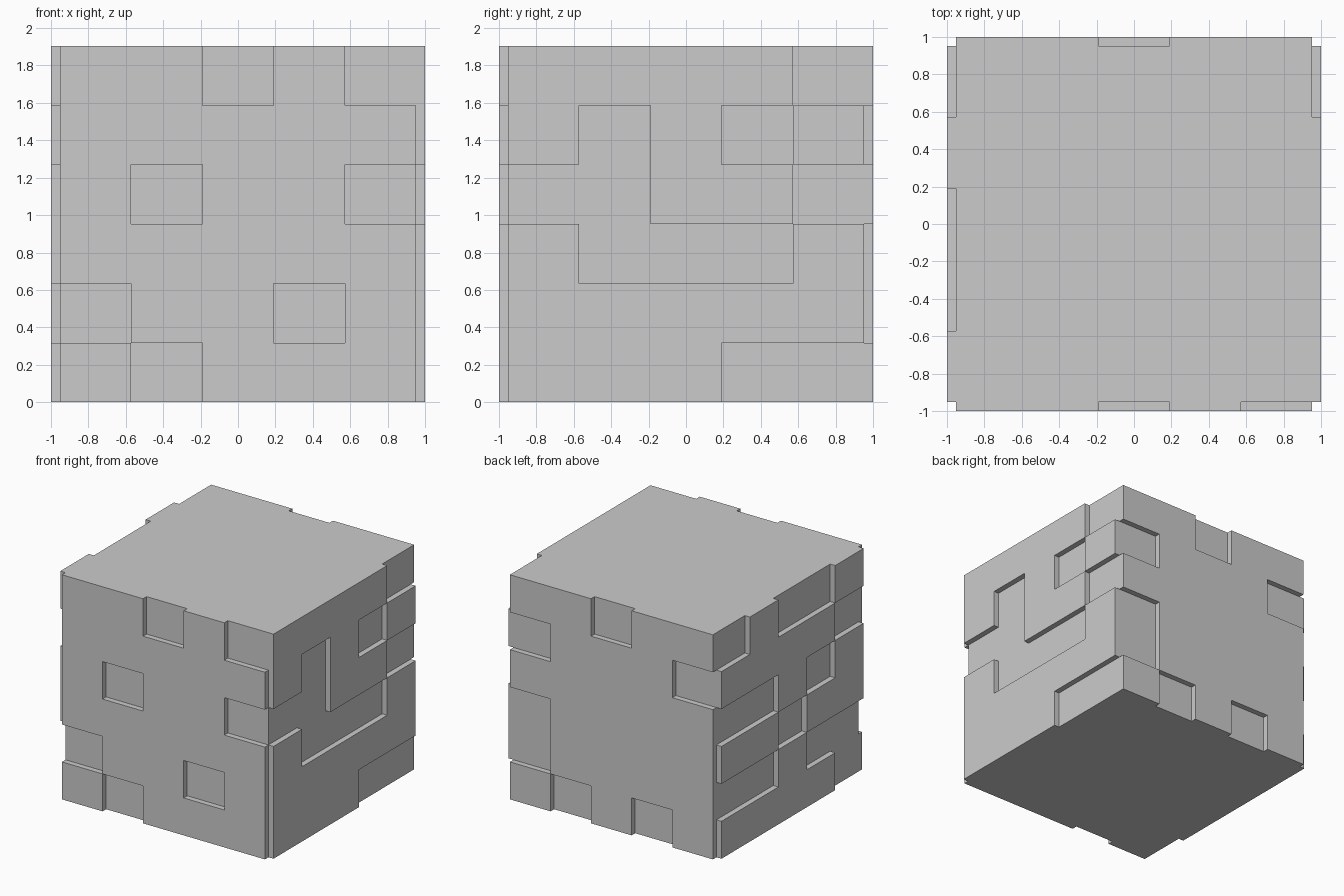
import bpy, bmesh
from mathutils import Vector

if "Cube" in bpy.data.objects:
    bpy.data.objects.remove(bpy.data.objects["Cube"])

CORE = 2 / 1.05            # edge of the plain inner cube
H = CORE / 2
RAISE = 1 - H              # panel thickness
COLS, ROWS = 5, 6
CW, RH = CORE / COLS, CORE / ROWS
UP = Vector((0, 0, 1))

# Panel maps seen from outside, top row first (# = raised, . = flush with core)
SIDES = [
    (Vector((0, -1, 0)), "##.#. ##### #.##. ##### .##.# #.###"),   # front
    (Vector((1, 0, 0)),  "####. #.#.# ..##. #...# ##### ###.."),   # right
    (Vector((0, 1, 0)),  "##.## .###. ##### .#### .#### #.#.#"),   # back
    (Vector((-1, 0, 0)), ".#..# ####. ..#.# ##.## ..#.. ####."),   # left
]

# Core cube standing on the floor
bm = bmesh.new()
bmesh.ops.create_cube(bm, size=CORE)
bmesh.ops.translate(bm, verts=bm.verts[:], vec=(0, 0, H))


def cut(point, normal):
    bmesh.ops.bisect_plane(bm, geom=bm.verts[:] + bm.edges[:] + bm.faces[:],
                           plane_co=point, plane_no=normal)


# Slice it into a panel grid
for i in range(1, COLS):
    cut((-H + i * CW, 0, 0), (1, 0, 0))
    cut((0, -H + i * CW, 0), (0, 1, 0))
for j in range(1, ROWS):
    cut((0, 0, j * RH), (0, 0, 1))
bm.normal_update()


def raised_faces(normal, text):
    rows = text.split()
    right = UP.cross(normal)
    found = []
    for f in bm.faces:
        if f.normal.dot(normal) > 0.9:
            c = f.calc_center_median()
            col = int((c.dot(right) + H) / CW)
            row = int((CORE - c.z) / RH)
            if rows[row][col] == "#":
                found.append(f)
    return found


# Raise the marked panels on each side
picked = [(n, raised_faces(n, t)) for n, t in SIDES]
for normal, faces in picked:
    out = bmesh.ops.extrude_face_region(bm, geom=faces)
    verts = [g for g in out["geom"] if isinstance(g, bmesh.types.BMVert)]
    bmesh.ops.translate(bm, verts=verts, vec=normal * RAISE)
    old = [f for f in faces if f.is_valid]
    if old:
        bmesh.ops.delete(bm, geom=old, context='FACES_ONLY')

bmesh.ops.recalc_face_normals(bm, faces=bm.faces[:])
mesh = bpy.data.meshes.new("panelled_block")
bm.to_mesh(mesh)
bm.free()
block = bpy.data.objects.new("panelled_block", mesh)
bpy.context.collection.objects.link(block)
